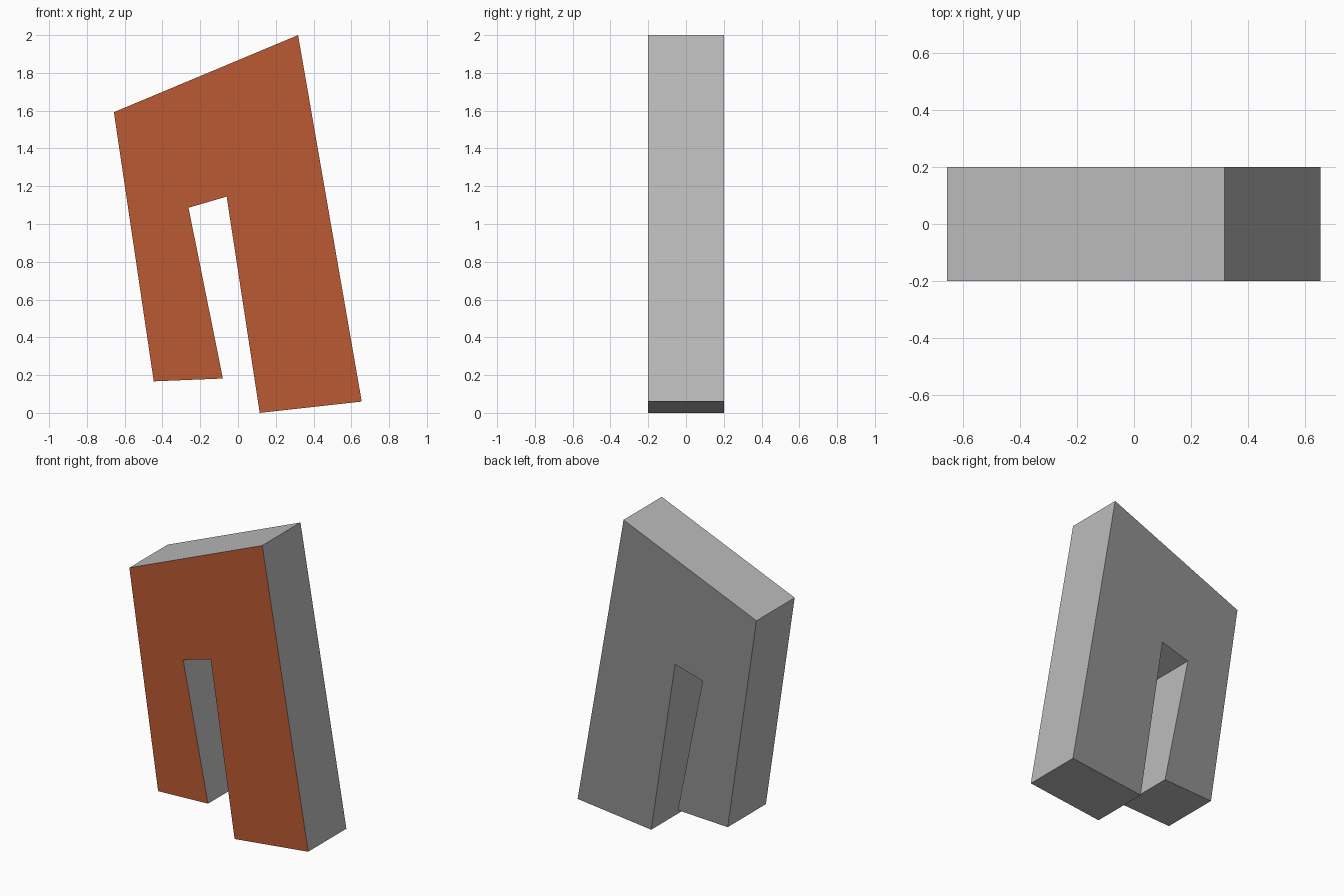
import bpy
import bmesh

if "Cube" in bpy.data.objects:
    bpy.data.objects.remove(bpy.data.objects["Cube"])

DEPTH = 0.4

# Front outline of the slanted two-legged slab (x, z)
outline = [(-0.657, 1.592), (-0.446, 0.167), (-0.08, 0.182), (-0.262, 1.086),
           (-0.06, 1.145), (0.115, 0.0), (0.655, 0.06), (0.318, 2.0)]

# Front face, extruded backwards into a solid
bm = bmesh.new()
front = bm.faces.new([bm.verts.new((x, -DEPTH / 2, z)) for x, z in outline])
back = bmesh.ops.extrude_face_region(bm, geom=[front], use_keep_orig=True)
bmesh.ops.translate(bm, vec=(0, DEPTH, 0),
                    verts=[v for v in back["geom"] if isinstance(v, bmesh.types.BMVert)])
bmesh.ops.recalc_face_normals(bm, faces=bm.faces[:])

# Orange front, dark back, mid-grey edges
for face in bm.faces:
    y = face.normal.y
    face.material_index = 1 if y < -0.9 else 2 if y > 0.9 else 0

mesh = bpy.data.meshes.new("two_legged_slab")
bm.to_mesh(mesh)
bm.free()

for name, colour in (("grey_edges", (0.5, 0.5, 0.5, 1)),
                     ("orange_front", (0.5, 0.1, 0.032, 1)),
                     ("dark_back", (0.28, 0.28, 0.28, 1))):
    mat = bpy.data.materials.new(name)
    mat.diffuse_color = colour
    mat.use_nodes = True
    mat.node_tree.nodes["Principled BSDF"].inputs["Base Color"].default_value = mat.diffuse_color
    mesh.materials.append(mat)

slab = bpy.data.objects.new("two_legged_slab", mesh)
bpy.context.collection.objects.link(slab)
